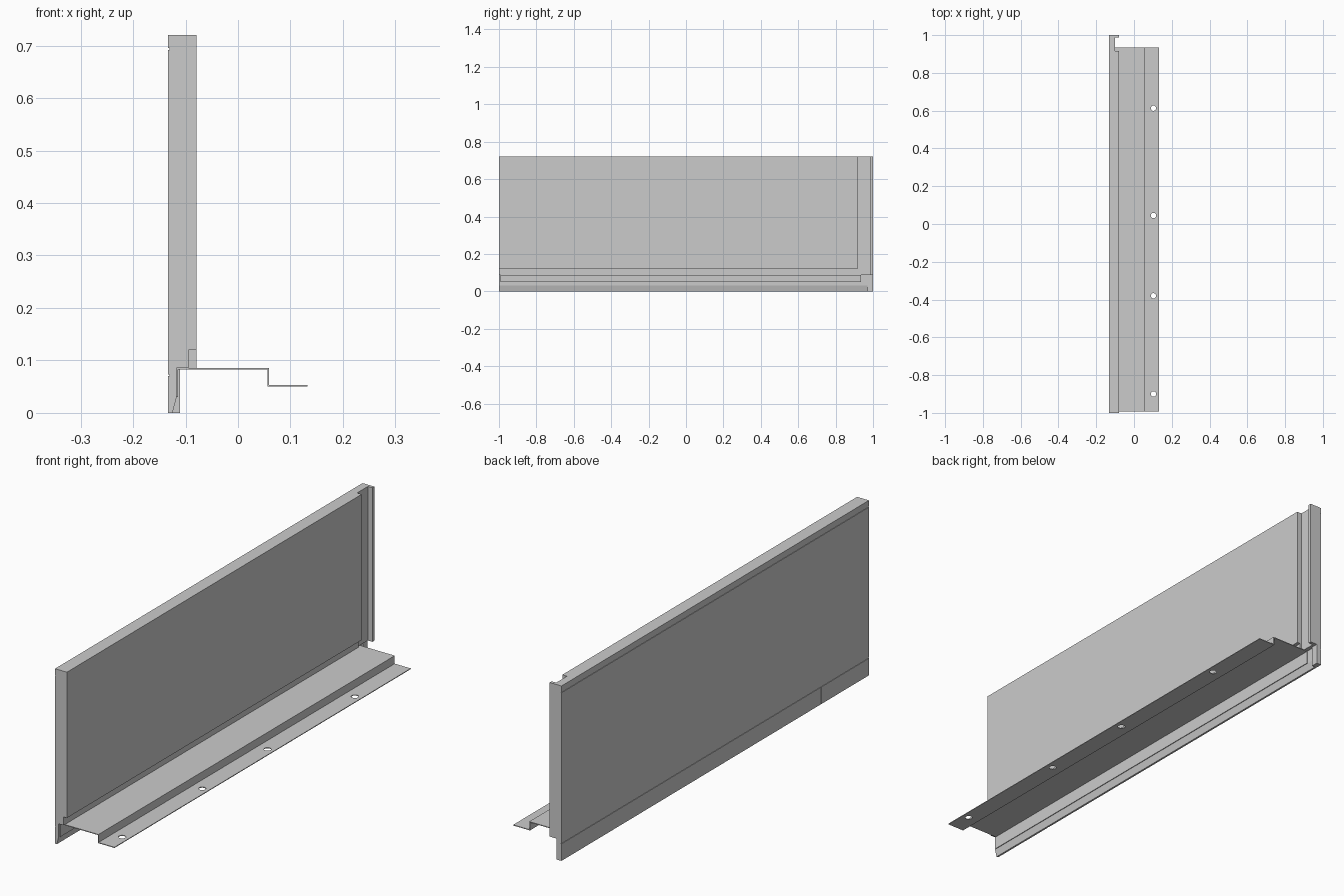
import bpy, bmesh
from mathutils import Vector

if "Cube" in bpy.data.objects:
    bpy.data.objects.remove(bpy.data.objects["Cube"])


def prism(name, pts, lo, hi, axis):
    """Extrude a closed 2D profile along 'Y' (points are x,z) or 'Z' (points are x,y)."""
    bm = bmesh.new()

    def place(p):
        return (p[0], lo, p[1]) if axis == 'Y' else (p[0], p[1], lo)
    face = bm.faces.new([bm.verts.new(place(p)) for p in pts])
    res = bmesh.ops.extrude_face_region(bm, geom=[face])
    shift = Vector((0, hi - lo, 0)) if axis == 'Y' else Vector((0, 0, hi - lo))
    bmesh.ops.translate(bm, vec=shift,
                        verts=[v for v in res["geom"] if isinstance(v, bmesh.types.BMVert)])
    bmesh.ops.recalc_face_normals(bm, faces=bm.faces)
    me = bpy.data.meshes.new(name)
    bm.to_mesh(me)
    bm.free()
    ob = bpy.data.objects.new(name, me)
    bpy.context.collection.objects.link(ob)
    return ob


def box(name, x0, x1, y0, y1, z0, z1):
    return prism(name, [(x0, y0), (x1, y0), (x1, y1), (x0, y1)], z0, z1, 'Z')


def combine(target, tool, operation):
    mod = target.modifiers.new("bool", 'BOOLEAN')
    mod.object, mod.operation, mod.solver = tool, operation, 'EXACT'
    bpy.context.view_layer.objects.active = target
    bpy.ops.object.modifier_apply(modifier=mod.name)
    bpy.data.objects.remove(tool, do_unlink=True)


X0, X1 = -0.133, -0.079      # panel outer and inner faces
END = 0.917                  # where the panel steps back to the end channel

# Upright panel with the channel and lip at its back end
panel = prism("side_panel", [(X0, -1), (X1, -1), (X1, END), (-0.10, END),
                             (-0.10, 0.987), (X1, 0.987), (X1, 1), (X0, 1)],
              0.086, 0.72, 'Z')

# Rebate along the inner bottom edge
combine(panel, box("rebate", -0.094, -0.05, -1.1, END, 0.05, 0.12), 'DIFFERENCE')

# Tapered skirt below the panel, and its corner return
combine(panel, prism("skirt", [(X0, 0), (-0.125, 0), (-0.117, 0.03),
                               (-0.117, 0.10), (X0, 0.10)], -1, 1, 'Y'), 'UNION')
combine(panel, box("corner", X0, -0.111, 0.97, 1, 0, 0.10), 'UNION')

# Fine grooves on the outer face, with two seams in the skirt
for z in (0.07, 0.692):
    combine(panel, box("groove", X0 - 0.01, X0 + 0.002, -1.1, 1.1, z, z + 0.003), 'DIFFERENCE')
for y in (-0.89, -0.69):
    combine(panel, box("seam", X0 - 0.01, X0 + 0.001, y, y + 0.002, -0.1, 0.071), 'DIFFERENCE')

# Folded sheet bracket: leg, shelf, step down and fixing flange
bracket = prism("mounting_bracket",
                [(-0.117, 0.03), (-0.114, 0.03), (-0.114, 0.083), (0.056, 0.083),
                 (0.056, 0.050), (0.132, 0.050), (0.132, 0.053), (0.059, 0.053),
                 (0.059, 0.086), (-0.117, 0.086)], -0.992, 0.935, 'Y')

# Fixing holes through the flange
for y in (-0.90, -0.38, 0.045, 0.613):
    bpy.ops.mesh.primitive_cylinder_add(vertices=24, radius=0.014, depth=0.04,
                                        location=(0.103, y, 0.0515))
    combine(bracket, bpy.context.object, 'DIFFERENCE')
